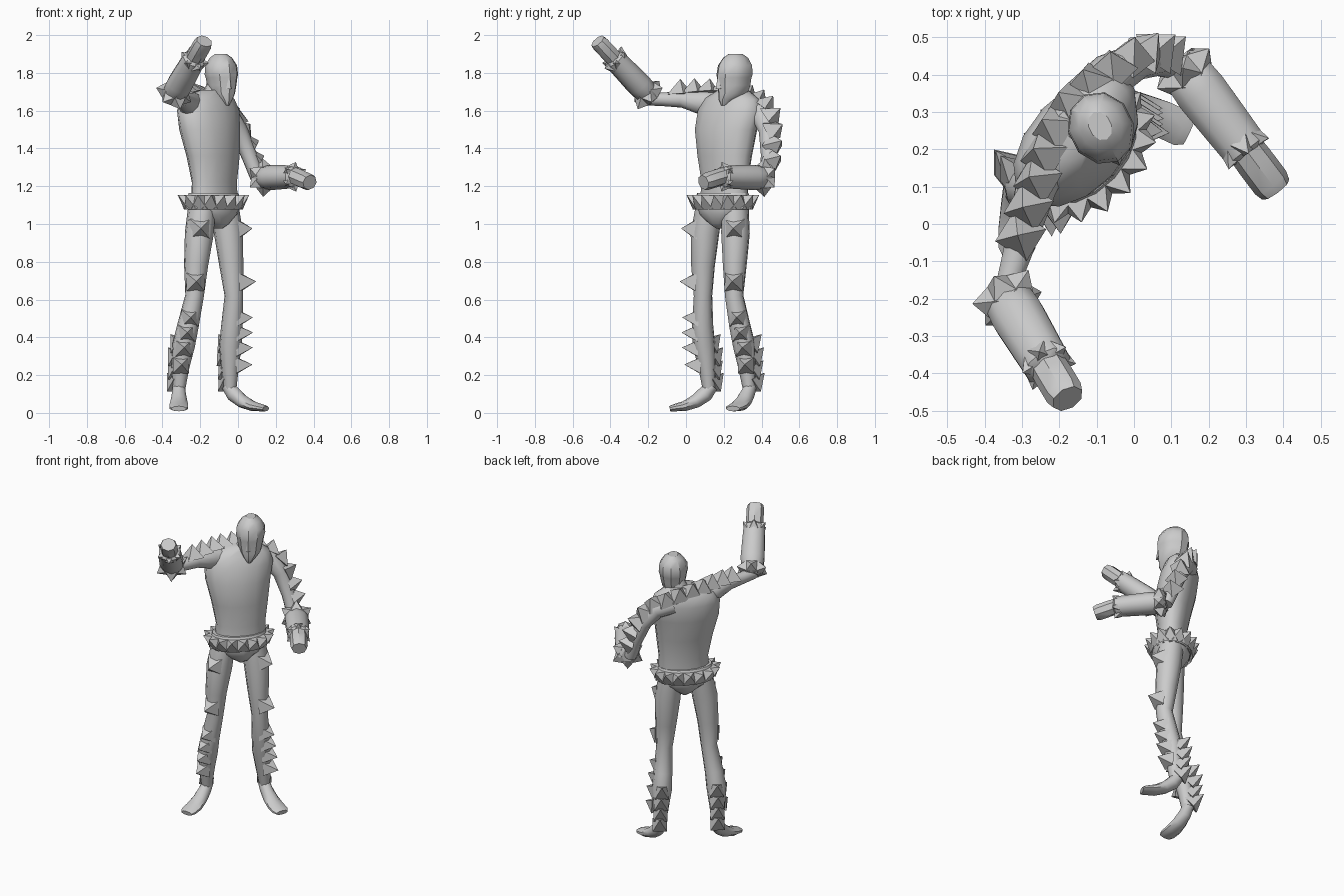
import bpy, bmesh, math
from mathutils import Vector as V

if "Cube" in bpy.data.objects:
    bpy.data.objects.remove(bpy.data.objects["Cube"])

UP = V((0, 0, 1))
FWD = V((0.73, -0.68, 0)).normalized()    # way the body faces
GAZE = V((0.45, -0.89, 0)).normalized()   # way the head faces
LEFT = UP.cross(FWD)
TAU = math.tau


def finish(name, bm, smooth=None):
    bmesh.ops.recalc_face_normals(bm, faces=bm.faces)
    mesh = bpy.data.meshes.new(name)
    bm.to_mesh(mesh)
    bm.free()
    ob = bpy.data.objects.new(name, mesh)
    bpy.context.collection.objects.link(ob)
    if smooth:
        bpy.ops.object.select_all(action='DESELECT')
        ob.select_set(True)
        bpy.context.view_layer.objects.active = ob
        bpy.ops.object.shade_smooth_by_angle(angle=math.radians(smooth))


def skin(name, rings, sides, smooth):
    """Bridge rings of (centre, side axis, front axis) into a capped skin."""
    bm = bmesh.new()
    loops = []
    for c, s, f in rings:
        loops.append([bm.verts.new(c + f * math.cos(TAU * i / sides) + s * math.sin(TAU * i / sides))
                      for i in range(sides)])
    for a, b in zip(loops, loops[1:]):
        for i in range(sides):
            j = (i + 1) % sides
            bm.faces.new((a[i], a[j], b[j], b[i]))
    bm.faces.new(loops[0])
    bm.faces.new(loops[-1])
    finish(name, bm, smooth)


def body(name, rows, sides=14, smooth=50, facing=FWD):
    """Level rings: x, y, z, half width, half depth."""
    side = UP.cross(facing)
    skin(name, [(V(r[:3]), side * r[3], facing * r[4]) for r in rows], sides, smooth)


def limb(name, rows, ref, sides=10, smooth=50):
    """Rings square to the path: x, y, z, side radius, other radius."""
    pts = [V(r[:3]) for r in rows]
    rings = []
    for i, r in enumerate(rows):
        t = (pts[min(i + 1, len(pts) - 1)] - pts[max(i - 1, 0)]).normalized()
        s = t.cross(ref).normalized()
        rings.append((pts[i], s * r[3], s.cross(t) * r[4]))
    skin(name, rings, sides, smooth)


def spike(bm, base, direction, size, height, along=UP):
    """Four-sided pyramid, slightly sunk into the surface."""
    d = V(direction).normalized()
    u = d.cross(along).normalized()
    w = d.cross(u)
    base = V(base) - d * 0.015
    tip = bm.verts.new(base + d * (height + 0.015))
    h = size / 2
    q = [bm.verts.new(base + u * a * h + w * b * h) for a, b in ((-1, -1), (1, -1), (1, 1), (-1, 1))]
    bm.faces.new(q)
    for i in range(4):
        bm.faces.new((q[i], q[(i + 1) % 4], tip))


def spike_ring(bm, centre, axis, radius, count, size, height, lean):
    axis = V(axis).normalized()
    u = axis.cross(UP).normalized()
    w = u.cross(axis)
    for i in range(count):
        a = TAU * (i + 0.5) / count
        d = u * math.cos(a) + w * math.sin(a)
        spike(bm, V(centre) + d * radius, d + axis * lean, size, height, axis)


# Torso, neck and hips
body("torso", [
    (-.125, .20, 1.12, .155, .09), (-.125, .205, 1.22, .15, .086),
    (-.132, .205, 1.36, .172, .108), (-.15, .212, 1.5, .198, .122),
    (-.158, .232, 1.6, .21, .116), (-.16, .24, 1.66, .185, .096),
    (-.15, .25, 1.71, .09, .065)])
body("neck", [(-.145, .25, 1.66, .07, .06), (-.12, .265, 1.72, .055, .055),
              (-.1, .265, 1.78, .055, .055)], 10)
body("briefs", [
    (-.125, .195, 1.16, .158, .095), (-.125, .195, 1.1, .168, .115),
    (-.125, .195, 1.05, .142, .108), (-.12, .195, 1.0, .06, .08),
    (-.12, .195, .975, .02, .045)], 12, 35)
body("belt", [(-.13, .195, 1.08, .165, .112), (-.13, .195, 1.12, .176, .12),
              (-.13, .195, 1.165, .162, .1)], 16, 30)

# Head with a ridged face and pointed chin: z, half width, half depth, forward shift
head_rows = [(1.628, .012, .012, .066), (1.66, .04, .05, .042), (1.69, .066, .082, .01),
             (1.735, .076, .093, .004), (1.775, .083, .096, .002), (1.79, .088, .1, 0),
             (1.84, .084, .094, -.003), (1.88, .058, .07, -.006), (1.9, .03, .04, -.006)]
skull = V((-.088, .257, 0))
body("head", [(*(skull + UP * z + GAZE * s), a, b) for z, a, b, s in head_rows], 10, 32, GAZE)
nose_rows = [(1.715, .018, .02), (1.735, .014, .016), (1.785, .006, .008)]
body("nose", [(*(skull + UP * z + GAZE * .092), a, b) for z, a, b in nose_rows], 4, 20, GAZE)

# Legs
right_leg = [(-.19, .125, 1.1, .07, .075), (-.205, .1, .95, .077, .077),
             (-.222, .09, .78, .064, .064), (-.23, .09, .62, .049, .05),
             (-.265, .088, .46, .056, .058), (-.287, .095, .36, .06, .06),
             (-.305, .112, .24, .046, .048), (-.313, .122, .12, .032, .034)]
left_leg = [(-.07, .26, 1.1, .07, .075), (-.05, .262, .95, .077, .077),
            (-.035, .258, .78, .064, .064), (-.022, .255, .62, .049, .05),
            (-.032, .285, .46, .056, .058), (-.04, .307, .36, .06, .06),
            (-.043, .323, .24, .046, .048), (-.042, .335, .12, .032, .034)]
limb("right_leg", right_leg, FWD)
limb("left_leg", left_leg, FWD)

# Feet: distance ahead of the ankle, height, half width, half thickness
foot_rows = [(-.015, .145, .034, .034), (.02, .1, .038, .042), (.07, .062, .045, .036),
             (.13, .036, .052, .027), (.185, .027, .052, .019), (.208, .022, .04, .014)]
for name, leg, d in (("right_foot", right_leg, V((0, -1, 0))),
                     ("left_foot", left_leg, V((.91, -.42, 0)))):
    ankle = V((*leg[-1][:2], 0))
    limb(name, [(*(ankle + d * s + UP * z), a, b) for s, z, a, b in foot_rows], UP, 10, 40)

# Arms
limb("right_upper_arm", [
    (-.19, .22, 1.62, .05, .055), (-.262, .1, 1.64, .058, .068), (-.295, -.02, 1.66, .046, .044),
    (-.325, -.12, 1.66, .037, .036), (-.345, -.21, 1.665, .037, .037)], UP)
limb("left_upper_arm", [
    (-.14, .33, 1.61, .06, .06), (-.06, .4, 1.585, .062, .062), (.005, .435, 1.49, .05, .05),
    (.06, .438, 1.36, .042, .042), (.105, .425, 1.24, .038, .038)], FWD)


def gauntlet(side, elbow, wrist, tip):
    elbow, wrist, tip = V(elbow), V(wrist), V(tip)
    rows = [(-.05, .045), (.04, .068), (.3, .074), (.65, .07), (.95, .066), (1, .045)]
    limb(side + "_gauntlet", [(*elbow.lerp(wrist, t), r, r * .9) for t, r in rows], UP, 10, 40)
    limb(side + "_hand", [(*wrist.lerp(tip, t), r, r * .9)
                          for t, r in ((-.3, .05), (.2, .052), (.8, .052), (1, .045))], UP, 8, 40)
    axis = wrist - elbow
    bm = bmesh.new()
    spike_ring(bm, elbow.lerp(wrist, .06), axis, .056, 6, .08, .046, -.15)
    spike_ring(bm, elbow.lerp(wrist, .93), axis, .054, 6, .05, .03, .7)
    finish(side + "_cuff_spikes", bm)


gauntlet("right", (-.345, -.19, 1.675), (-.225, -.39, 1.885), (-.178, -.468, 1.968))
gauntlet("left", (.125, .425, 1.245), (.31, .185, 1.25), (.38, .092, 1.22))

# Spikes from one elbow over the shoulders to the other: base, then direction
bm = bmesh.new()
for x, y, z, dx, dy, dz in (
        (-.305, -.03, 1.7, -.1, 0, 1), (-.285, .045, 1.705, -.2, 0, 1),
        (-.262, .12, 1.705, -.3, .1, 1), (-.245, .19, 1.7, -.4, .2, 1),
        (-.218, .26, 1.695, -.5, .35, 1), (-.175, .325, 1.68, -.5, .5, 1),
        (-.12, .38, 1.655, -.3, .6, 1), (-.06, .42, 1.625, -.05, .7, .9),
        (-.01, .45, 1.57, .2, .8, .7), (.03, .462, 1.5, .5, .7, .4),
        (.062, .465, 1.42, .7, .6, .3), (.09, .46, 1.34, .7, .6, .3)):
    spike(bm, (x, y, z), (dx, dy, dz), .1, .068, V((.5, .8, 0)))
finish("shoulder_spikes", bm)

# Belt spikes
bm = bmesh.new()
for i in range(16):
    a = TAU * i / 16
    out = LEFT * math.cos(a) * .166 + FWD * math.sin(a) * .113
    normal = LEFT * math.cos(a) / .168 + FWD * math.sin(a) / .115
    spike(bm, V((-.13, .195, 1.122)) + out, normal.normalized() + UP * .6, .085, .06)
finish("belt_spikes", bm)


def leg_centre(leg, z):
    """Centre and radius of a leg at a height."""
    for a, b in zip(leg, leg[1:]):
        if b[2] <= z <= a[2]:
            return V(a[:3]).lerp(V(b[:3]), (a[2] - z) / (a[2] - b[2])), a[3]


# Leg spikes down the outer front and up the calf
for name, leg, front, back in (("right", right_leg, (.05, -1, .05), (-.6, .75, .8)),
                               ("left", left_leg, (1, -.1, .05), (-.55, .8, .8))):
    bm = bmesh.new()
    for z, size in ((.97, .11), (.69, .095), (.5, .09), (.42, .085), (.34, .085), (.25, .085)):
        c, r = leg_centre(leg, z)
        spike(bm, c + V(front).normalized() * (r - .01), front, size, .07)
    for z in (.36, .29, .22, .155):
        c, r = leg_centre(leg, z)
        d = V((back[0], back[1], 0)).normalized()
        spike(bm, c + d * (r - .012), back, .085, .09)
    finish(name + "_leg_spikes", bm)
